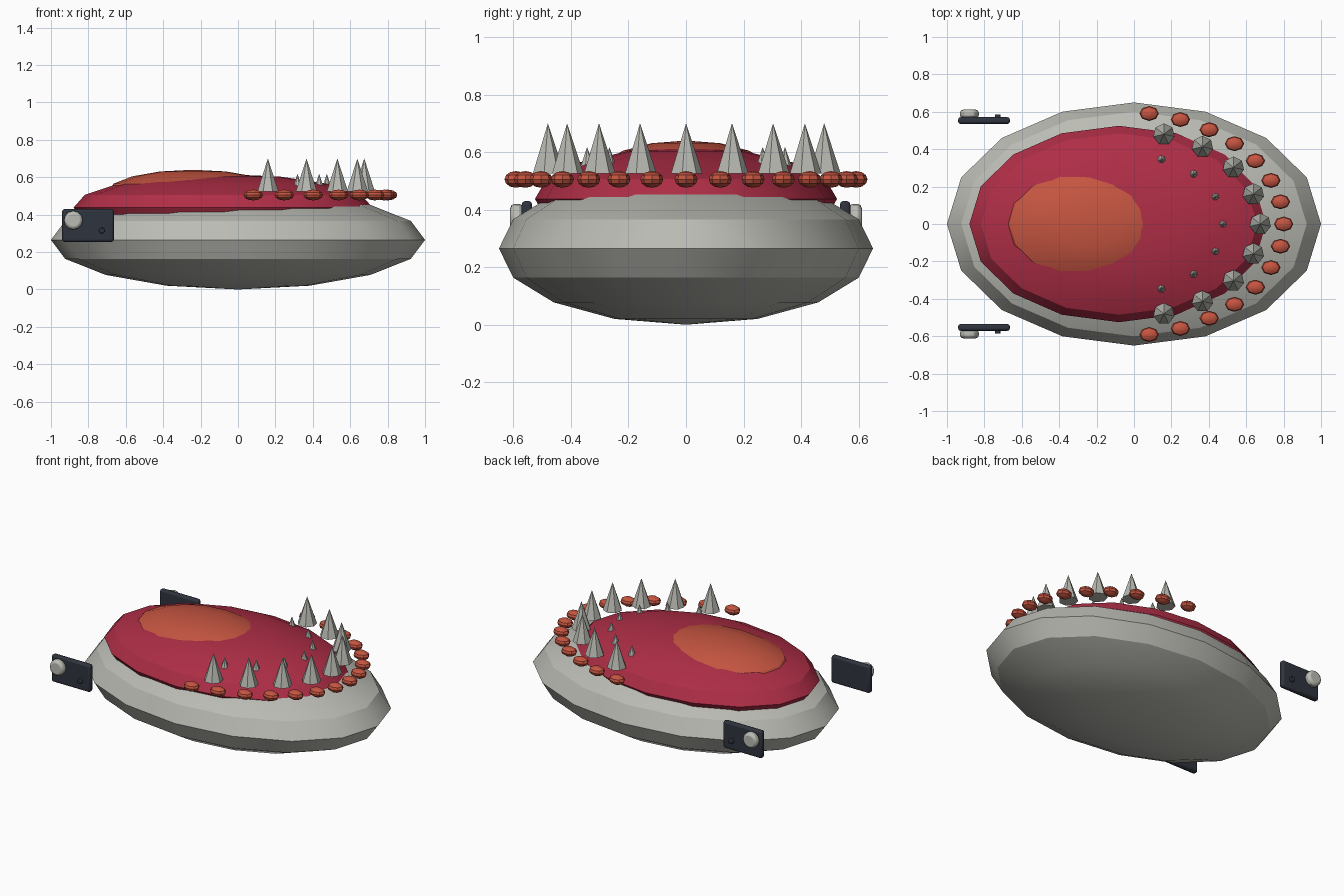
import bpy
import math
from mathutils import Matrix

cube = bpy.data.objects.get("Cube")
if cube:
    bpy.data.objects.remove(cube, do_unlink=True)


def material(name, rgb):
    m = bpy.data.materials.new(name)
    m.use_nodes = True
    m.diffuse_color = (*rgb, 1)
    m.node_tree.nodes["Principled BSDF"].inputs["Base Color"].default_value = (*rgb, 1)
    return m


SHELL = material("pale grey", (0.50, 0.50, 0.46))
MAROON = material("crimson", (0.43, 0.027, 0.062))
CORAL = material("coral", (0.56, 0.09, 0.052))
BONE = material("spike grey", (0.48, 0.48, 0.44))
SLATE = material("dark slate", (0.028, 0.034, 0.048))


def finish(name, mat, smooth=True):
    ob = bpy.context.object
    ob.name = name
    ob.data.materials.append(mat)
    bpy.ops.object.transform_apply(location=False, rotation=True, scale=True)
    if smooth:
        bpy.ops.object.shade_smooth_by_angle(angle=math.radians(30))
    return ob


def ellipsoid(name, mat, loc, radii, segments=16, rings=8):
    bpy.ops.mesh.primitive_uv_sphere_add(segments=segments, ring_count=rings, location=loc)
    bpy.context.object.scale = radii
    return finish(name, mat)


def spike(name, loc, radius, height):
    x, y, z = loc
    bpy.ops.mesh.primitive_cone_add(vertices=7, radius1=radius, radius2=0, depth=height,
                                    location=(x, y, z + height / 2))
    return finish(name, BONE, smooth=False)


def bevel(ob, width, segments=1):
    mod = ob.modifiers.new("rounded edges", "BEVEL")
    mod.width = width
    mod.segments = segments


def arc(count, spread, cx, rx, ry):
    """Points along the +x end of an ellipse, spread degrees to each side."""
    for i in range(count):
        t = math.radians(spread * (2 * i / (count - 1) - 1))
        yield i + 1, cx + rx * math.cos(t), ry * math.sin(t)


# Shell, inner pad and raised patch
ellipsoid("body_shell", SHELL, (0, 0, 0.265), (1, 0.65, 0.265))
ellipsoid("inner_pad", MAROON, (-0.08, 0, 0.437), (0.8, 0.525, 0.18))
ellipsoid("raised_patch", CORAL, (-0.24, 0, 0.52), (0.46, 0.31, 0.12))

# Rows of spikes and beads around one end
for i, x, y in arc(9, 75, -0.02, 0.695, 0.497):
    spike(f"large_spike_{i}", (x, y, 0.525), 0.058, 0.175)
for i, x, y in arc(7, 70, -0.025, 0.5, 0.366):
    spike(f"small_spike_{i}", (x, y, 0.55), 0.024, 0.068)
for i, x, y in arc(15, 80, -0.07, 0.87, 0.6):
    ellipsoid(f"bead_{i}", CORAL, (x, y, 0.505), (0.052, 0.04, 0.029), 8, 6)

# Side plates, each with a knob and a small stud
for label, side in (("left", -1), ("right", 1)):
    bpy.ops.mesh.primitive_cube_add(size=1, location=(-0.802, side * 0.553, 0.342))
    bpy.context.object.scale = (0.276, 0.036, 0.176)
    bevel(finish(f"{label}_plate", SLATE), 0.012, 2)
    for part, x, y, z, radius, depth, mat in (
            ("knob", -0.88, 0.588, 0.37, 0.05, 0.046, SHELL),
            ("stud", -0.728, 0.576, 0.315, 0.016, 0.02, SLATE)):
        bpy.ops.mesh.primitive_cylinder_add(vertices=12, radius=radius, depth=depth,
                                            location=(x, side * y, z),
                                            rotation=(math.pi / 2, 0, 0))
        bevel(finish(f"{label}_{part}", mat), radius * 0.3, 2)
